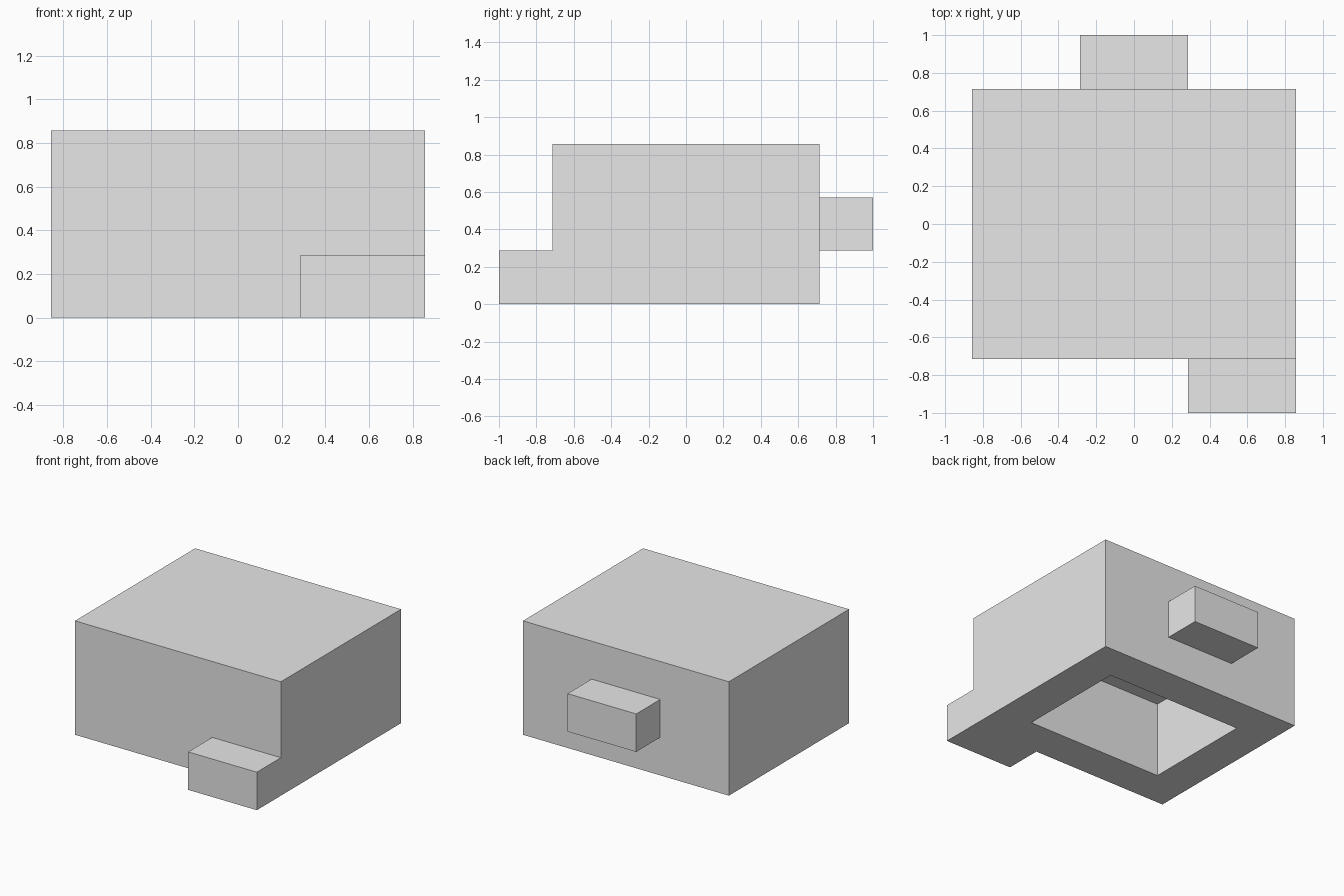
import bpy
import bmesh
from mathutils import Matrix, Vector

cube = bpy.data.objects.get("Cube")
if cube:
    bpy.data.objects.remove(cube, do_unlink=True)

U = 2 / 7  # module that all sizes follow

grey = bpy.data.materials.new("light_grey")
grey.use_nodes = True
grey.diffuse_color = (0.8, 0.8, 0.8, 1)
grey.node_tree.nodes["Principled BSDF"].inputs["Base Color"].default_value = (0.8, 0.8, 0.8, 1)


def block(name, low, high, hollow=0):
    """Box between two corners in modules, optionally hollowed from below."""
    low, high = Vector(low) * U, Vector(high) * U
    bm = bmesh.new()
    bmesh.ops.create_cube(bm, size=1, matrix=Matrix.LocRotScale(
        (low + high) / 2, None, high - low))
    if hollow:
        bm.normal_update()
        base = min(bm.faces, key=lambda f: f.normal.z)
        bmesh.ops.inset_region(bm, faces=[base], thickness=U, use_even_offset=True)
        pocket = bmesh.ops.extrude_discrete_faces(bm, faces=[base])["faces"][0]
        bmesh.ops.translate(bm, verts=pocket.verts, vec=(0, 0, hollow * U))
    mesh = bpy.data.meshes.new(name)
    bm.to_mesh(mesh)
    bm.free()
    mesh.materials.append(grey)
    obj = bpy.data.objects.new(name, mesh)
    bpy.context.collection.objects.link(obj)
    return obj


# Main body with a rectangular pocket underneath
block("body", (-3, -2.5, 0), (3, 2.5, 3), hollow=2)

# Low step at the front left corner
block("front_step", (1, -3.5, 0), (3, -2.5, 1))

# Raised block in the middle of the back
block("back_block", (-1, 2.5, 1), (1, 3.5, 2))
